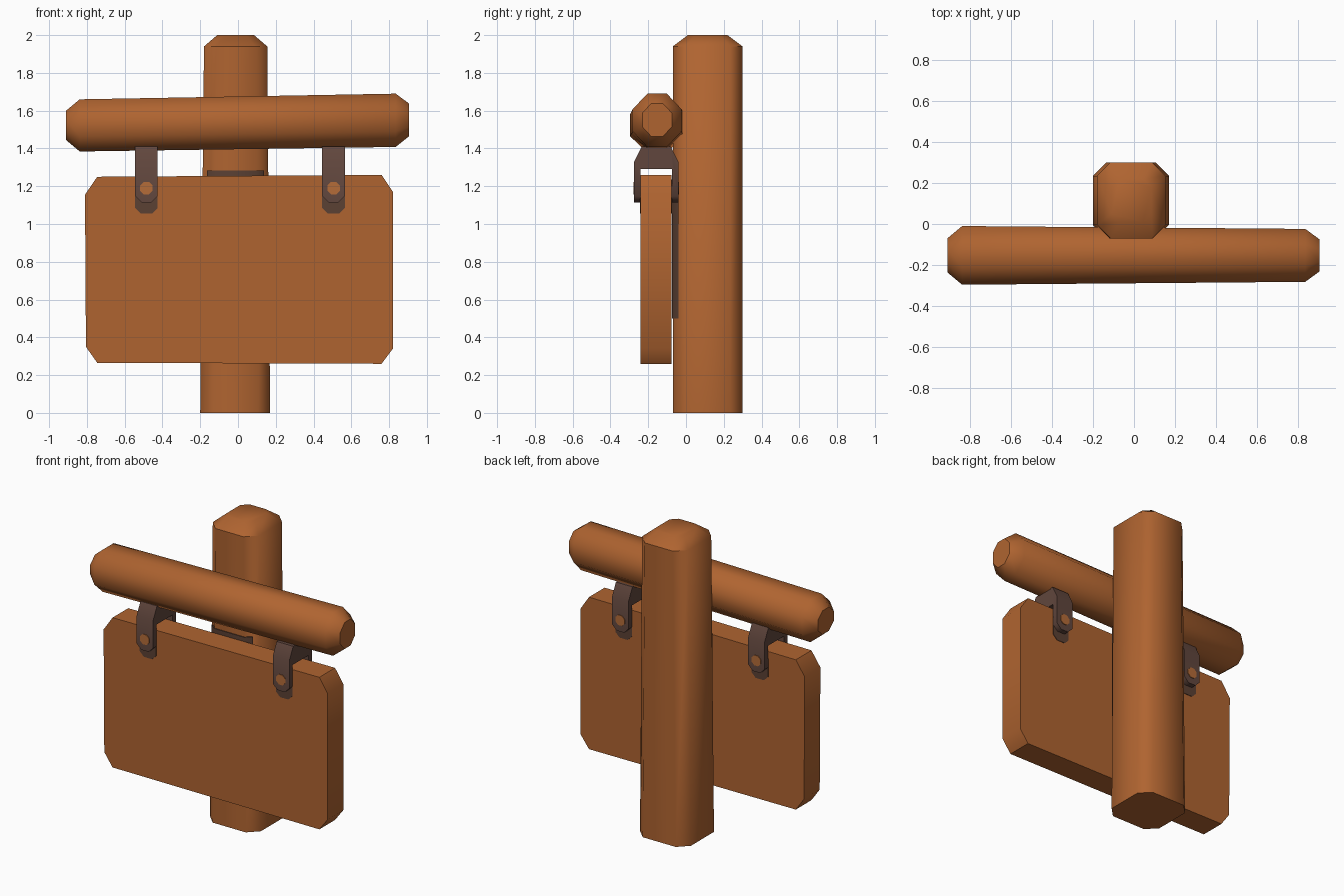
import bpy, bmesh, math

if "Cube" in bpy.data.objects:
    bpy.data.objects.remove(bpy.data.objects["Cube"])

def material(name, rgb):
    m = bpy.data.materials.new(name)
    m.diffuse_color = (*rgb, 1)
    m.use_nodes = True
    m.node_tree.nodes["Principled BSDF"].inputs["Base Color"].default_value = m.diffuse_color
    return m

WOOD = material("orange wood", (0.43, 0.127, 0.03))
IRON = material("dark brown iron", (0.12, 0.062, 0.047))
SHADE = material("dark stained wood", (0.105, 0.052, 0.034))
RIVET = material("copper rivet", (0.46, 0.15, 0.04))

def finish(bm, name, mat, angle=50):
    bmesh.ops.recalc_face_normals(bm, faces=bm.faces)
    me = bpy.data.meshes.new(name)
    bm.to_mesh(me)
    bm.free()
    me.materials.append(mat)
    for p in me.polygons:
        p.use_smooth = True
    me.set_sharp_from_angle(angle=math.radians(angle))
    ob = bpy.data.objects.new(name, me)
    bpy.context.collection.objects.link(ob)
    return ob

def loft(rings):
    """Skin matching point rings and cap both ends."""
    bm = bmesh.new()
    rows = [[bm.verts.new(p) for p in r] for r in rings]
    n = len(rows[0])
    for a, b in zip(rows, rows[1:]):
        for i in range(n):
            j = (i + 1) % n
            bm.faces.new((a[i], a[j], b[j], b[i]))
    bm.faces.new(rows[0])
    bm.faces.new(rows[-1])
    return bm

def octagon(u0, u1, v0, v1, cu, cv):
    """Rectangle with cut corners."""
    return [(u0 + cu, v0), (u1 - cu, v0), (u1, v0 + cv), (u1, v1 - cv),
            (u1 - cu, v1), (u0 + cu, v1), (u0, v1 - cv), (u0, v0 + cv)]

def prism_y(outline, y0, y1):
    return loft([[(x, y, z) for x, z in outline] for y in (y0, y1)])

# upright post, slightly tapered, with a chamfered top
post = [(0, -0.20, 0.17, -0.07, 0.30, 0.065), (1.94, -0.18, 0.155, -0.07, 0.30, 0.065),
        (2.0, -0.11, 0.085, 0.01, 0.22, 0.04)]
finish(loft([[(x, y, z) for x, y in octagon(x0, x1, y0, y1, c, c)]
             for z, x0, x1, y0, y1, c in post]), "post", WOOD)

# crossbeam, slightly tilted, with chamfered ends: x, centre y, centre z, half depth, half height
beam = [(-0.91, -0.153, 1.522, 0.083, 0.078), (-0.838, -0.153, 1.522, 0.143, 0.138),
        (0.835, -0.153, 1.549, 0.129, 0.141), (0.905, -0.153, 1.551, 0.078, 0.087)]
finish(loft([[(x, y, z) for y, z in octagon(cy - a, cy + a, cz - b, cz + b, a * 0.6, b * 0.58)]
             for x, cy, cz, a, b in beam]), "crossbeam", WOOD)

# hanging board with cut corners
board = [(-0.745, 0.265), (0.76, 0.26), (0.82, 0.34), (0.82, 1.17),
         (0.76, 1.26), (-0.745, 1.25), (-0.81, 1.155), (-0.805, 0.35)]
finish(prism_y(board, -0.24, -0.077), "sign_board", WOOD)

# dark stain on the post behind the board, wrapping onto the chamfers
stain = [(-0.165, -0.04), (-0.122, -0.075), (0.098, -0.075), (0.138, -0.04)]
finish(loft([[(x, y, z) for x, y in stain] for z in (0.5, 1.283)]), "post_stain", SHADE)

# hangers: inverted U straps with riveted rounded legs
strap = [(-0.275, 1.115), (-0.275, 1.33), (-0.235, 1.41), (-0.08, 1.41), (-0.04, 1.33),
         (-0.04, 1.115), (-0.075, 1.115), (-0.075, 1.29), (-0.24, 1.29), (-0.24, 1.115)]
for side, cx in (("left", -0.485), ("right", 0.506)):
    bm = loft([[(x, y, z) for y, z in strap] for x in (cx - 0.06, cx + 0.06)])
    tips = [e for e in bm.edges if all(v.co.z < 1.12 for v in e.verts)
            and abs(e.verts[0].co.x - e.verts[1].co.x) < 1e-4]
    bmesh.ops.bevel(bm, geom=tips, offset=0.033, segments=1, affect='EDGES')
    finish(bm, side + "_hanger", IRON)
    # rivet through both legs
    ring = [(cx + 0.036 * math.cos(math.tau * (i + 0.5) / 8),
             1.19 + 0.036 * math.sin(math.tau * (i + 0.5) / 8)) for i in range(8)]
    finish(prism_y(ring, -0.279, -0.036), side + "_rivet", RIVET)
    # stain on the board under each leg, front and back
    mark = octagon(cx - 0.06, cx + 0.06, 1.055, 1.235, 0.03, 0.03)
    for face, y0, y1 in (("front", -0.243, -0.239), ("back", -0.078, -0.074)):
        finish(prism_y(mark, y0, y1), f"{side}_{face}_stain", SHADE)
